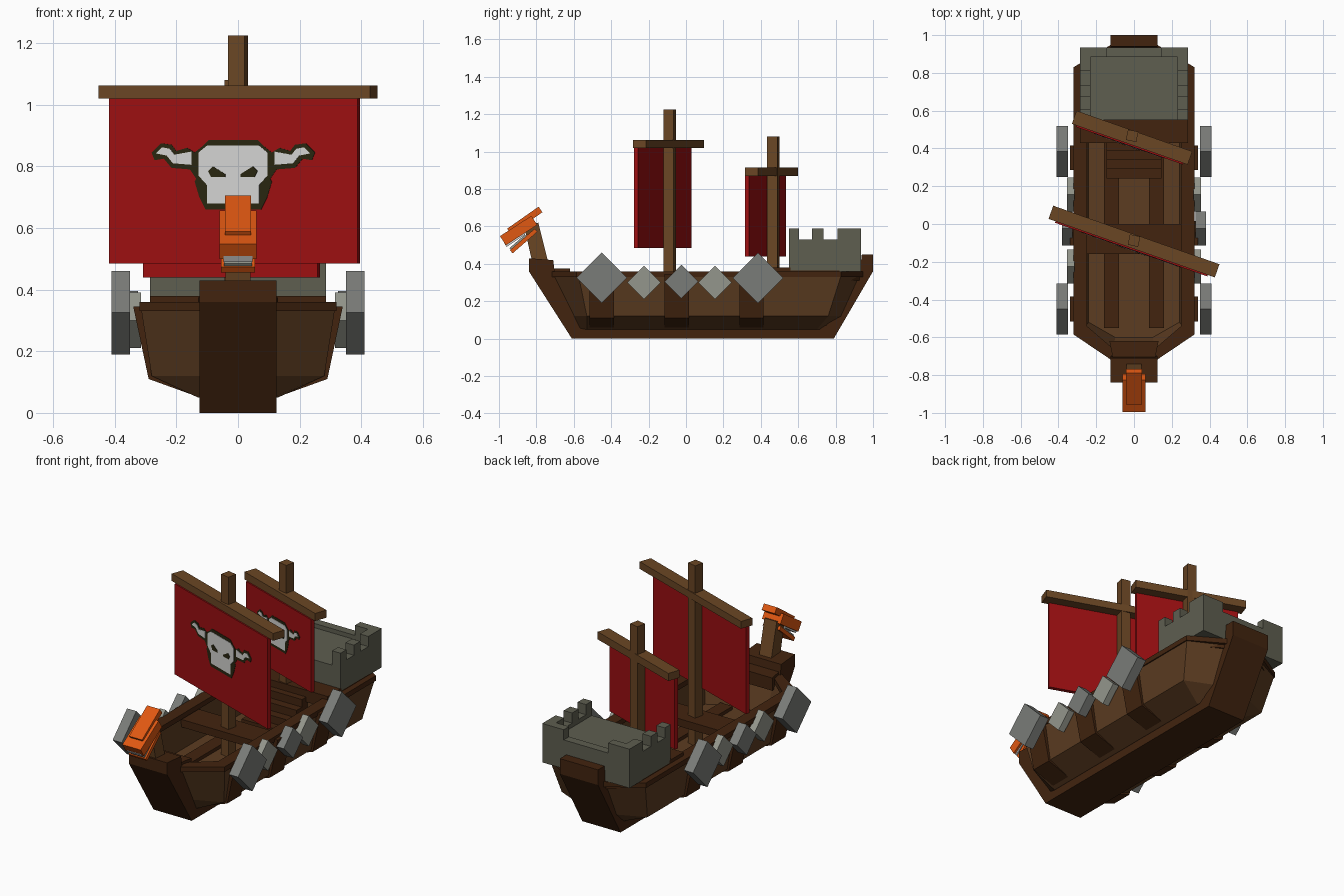
import bpy, bmesh, math
from mathutils import Matrix, Vector

if "Cube" in bpy.data.objects:
    bpy.data.objects.remove(bpy.data.objects["Cube"])


def material(name, r, g, b):
    m = bpy.data.materials.new(name)
    lin = lambda c: (c / 255 / 12.92) if c < 10 else ((c / 255 + 0.055) / 1.055) ** 2.4
    m.diffuse_color = (lin(r), lin(g), lin(b), 1)
    m.use_nodes = True
    m.node_tree.nodes["Principled BSDF"].inputs["Base Color"].default_value = m.diffuse_color
    return m


PLANK = material("plank_brown", 92, 60, 33)
DARK = material("dark_brown", 66, 36, 15)
SPAR = material("spar_brown", 106, 70, 36)
STONE = material("castle_stone", 94, 94, 80)
STEEL = material("steel_grey", 122, 124, 120)
PALE = material("pale_grey", 148, 150, 140)
RED = material("sail_red", 156, 15, 17)
ORANGE = material("head_orange", 224, 88, 18)
BONE = material("bone_white", 212, 212, 210)
OLIVE = material("outline_olive", 40, 38, 16)


def finish(name, mat, bm, matrix=None):
    bmesh.ops.recalc_face_normals(bm, faces=bm.faces)
    me = bpy.data.meshes.new(name)
    bm.to_mesh(me)
    bm.free()
    me.materials.append(mat)
    ob = bpy.data.objects.new(name, me)
    bpy.context.collection.objects.link(ob)
    if matrix is not None:
        ob.matrix_world = matrix
    return ob


def loft(name, mat, rings, matrix=None):
    bm = bmesh.new()
    vs = [[bm.verts.new(p) for p in r] for r in rings]
    n = len(vs[0])
    for a, b in zip(vs, vs[1:]):
        for i in range(n):
            j = (i + 1) % n
            bm.faces.new((a[i], a[j], b[j], b[i]))
    bm.faces.new(vs[0])
    bm.faces.new(vs[-1])
    return finish(name, mat, bm, matrix)


def prism(name, mat, pts, axis, lo, hi, matrix=None):
    put = {'x': lambda p, h: (h, p[0], p[1]),
           'y': lambda p, h: (p[0], h, p[1]),
           'z': lambda p, h: (p[0], p[1], h)}[axis]
    return loft(name, mat, [[put(p, h) for p in pts] for h in (lo, hi)], matrix)


def box(name, mat, x, y, z, matrix=None):
    return prism(name, mat, [(x[0], y[0]), (x[1], y[0]), (x[1], y[1]), (x[0], y[1])], 'z', z[0], z[1], matrix)


def both(half):
    return half + [(-x, y) for x, y in reversed(half)]


def ring(half, z):
    return [(x, y, z) for x, y in both(half)]


# Hollow hull: outer skin up, inner skin down to the floor
loft("hull", PLANK, [
    ring([(.11, -.57), (.13, -.53), (.13, .70), (.11, .76)], .05),
    ring([(.12, -.60), (.28, -.53), (.28, .76), (.12, .83)], .12),
    ring([(.12, -.71), (.315, -.575), (.315, .83), (.12, .93)], .34),
    ring([(.11, -.67), (.265, -.55), (.265, .80), (.11, .90)], .34),
    ring([(.10, -.60), (.24, -.52), (.24, .72), (.10, .78)], .16)])

# Keel with stem and stern posts
prism("keel", DARK, [(-.84, .43), (-.84, .36), (-.61, 0), (.79, 0), (1, .36), (1, .45), (.94, .45),
                     (.93, .36), (.75, .07), (-.57, .07), (-.70, .34), (-.71, .42)], 'x', -.125, .125)

# Gunwale rails and ribs on both sides
outer = [(.12, -.72), (.32, -.585), (.32, .83), (.12, .95)]
inner = [(.11, -.66), (.25, -.54), (.25, .80), (.11, .90)]
for s, side in ((1, "right"), (-1, "left")):
    pts = [(s * x, y) for x, y in outer + inner[::-1]]
    prism("rail_" + side, DARK, pts, 'z', .33, .36)
    for k, y in enumerate((-.45, -.05, .35)):
        rib = [(.11, .045), (.29, .11), (.34, .345), (.29, .345), (.25, .15), (.11, .08)]
        prism(f"rib_{side}_{k}", DARK, [(s * x, z) for x, z in rib], 'y', y - .065, y + .065)
    # Dark plank strips on the floor
    box("floor_strip_" + side, DARK, sorted((s * .08, s * .16)), (-.55, .45), (.15, .18))
    # Diamond shields
    for k, (y, z, r, x0, x1, m) in enumerate((
            (-.45, .325, .135, .35, .41, STEEL), (.385, .325, .135, .35, .41, STEEL),
            (-.025, .305, .09, .325, .38, STEEL),
            (-.225, .30, .09, .315, .355, PALE), (.155, .30, .09, .315, .355, PALE))):
        prism(f"shield_{side}_{k}", m, [(y - r, z), (y, z - r), (y + r, z), (y, z + r)],
              'x', s * x0, s * x1)

# Decks, cross beam and stairs
box("mast_beam", DARK, (-.27, .27), (-.16, 0), (.28, .325))
prism("bow_deck", DARK, both([(.11, -.72), (.13, -.62)]), 'z', .30, .375)
prism("aft_deck", DARK, both([(.285, .43), (.285, .82), (.12, .93)]), 'z', .31, .365)
box("aft_deck_edge", DARK, (-.285, .285), (.43, .56), (.34, .38))
box("aft_bulkhead", PLANK, (-.25, .25), (.44, .47), (.15, .34))
for k in range(4):
    box(f"stair_{k}", DARK, (-.145, .145), (.24 + .05 * k, .44), (.16 + .045 * k, .205 + .045 * k))

# Stern castle: floor, crenellated side walls, corner merlons
box("castle_floor", STONE, (-.235, .235), (.55, .89), (.36, .505))
wall = [(.55, .36), (.935, .36), (.935, .59), (.81, .59), (.81, .53), (.735, .53), (.735, .59),
        (.675, .59), (.675, .53), (.605, .53), (.605, .59), (.55, .59)]
for s, side in ((1, "right"), (-1, "left")):
    prism("castle_wall_" + side, STONE, wall, 'x', s * .23, s * .285)
    box("castle_corner_" + side, STONE, sorted((s * .145, s * .23)), (.885, .935), (.53, .59))
box("castle_back_wall", STONE, (-.23, .23), (.885, .935), (.36, .53))

# Masts, yards, sails with a horned skull painted on the front
SKULL = [(0, .885), (.08, .885), (.10, .865), (.125, .845), (.15, .86), (.185, .85), (.20, .87), (.235, .875),
         (.265, .845), (.255, .82), (.225, .825), (.20, .795), (.14, .79), (.12, .76), (.125, .75), (.11, .70),
         (.09, .66), (0, .66)]
HEAD = [(0, .867), (.085, .867), (.112, .845), (.112, .77), (.085, .74), (.085, .68), (0, .68)]
HORN = [(.135, .805), (.195, .81), (.215, .835), (.25, .842), (.23, .862), (.205, .857), (.19, .838), (.135, .848)]
EYE = [(.025, .765), (.07, .765), (.08, .785), (.065, .80), (.025, .775)]


def rig(name, cx, cy, mast_y, mast_top, yard_len, yard_z, sail_len, sail_z, su, sv):
    turn = Matrix.Translation((cx, cy, 0)) @ Matrix.Rotation(math.radians(-19.4), 4, 'Z')
    mast = Matrix.Translation((cx, mast_y, 0)) @ Matrix.Rotation(math.radians(-12), 4, 'Z')
    box(name + "_mast", SPAR, (-.028, .028), (-.028, .028), (.16, mast_top), mast)
    box(name + "_yard", SPAR, (-yard_len / 2, yard_len / 2), (-.037, .037), yard_z, turn)
    box(name + "_sail", RED, (-sail_len / 2, sail_len / 2), (-.045, -.022), (sail_z, yard_z[0]), turn)
    mid = (sail_z + yard_z[0]) / 2

    def plate(label, mat, pts, front):
        pts = [(x / .943 * su, mid + (z - .7525) * sv) for x, z in pts]
        prism(f"{name}_{label}", mat, pts, 'y', -front, -.044, turn)

    plate("skull_outline", OLIVE, SKULL + [(-x, z) for x, z in SKULL[-2:0:-1]], .047)
    plate("skull", BONE, HEAD + [(-x, z) for x, z in HEAD[-2:0:-1]], .049)
    for s, side in ((1, "right"), (-1, "left")):
        plate("horn_" + side, BONE, [(s * x, z) for x, z in HORN], .049)
        plate("eye_" + side, OLIVE, [(s * x, z) for x, z in EYE], .051)


rig("main", 0, -.093, -.088, 1.225, .933, (1.02, 1.063), .855, .485, 1, 1)
rig("aft", -.01, .457, .467, 1.08, .65, (.87, .915), .60, .44, .70, .80)

# Figurehead: leaning neck, snout, brow ridge, jaw and teeth
prism("neck", SPAR, [(-.82, .40), (-.735, .40), (-.79, .62), (-.865, .60)], 'x', -.04, .04)


def tilted(name, mat, y, z, length, thick, width, deg):
    m = Matrix.Translation((0, y, z)) @ Matrix.Rotation(math.radians(deg), 4, 'X')
    box(name, mat, (-width / 2, width / 2), (-length / 2, length / 2), (-thick / 2, thick / 2), m)


tilted("brow_ridge", ORANGE, -.862, .632, .205, .036, .085, 35)
tilted("snout", ORANGE, -.895, .578, .20, .058, .12, 33)
tilted("jaw", ORANGE, -.868, .522, .175, .022, .11, 41)
tilted("upper_teeth", BONE, -.915, .533, .12, .022, .095, 34)
tilted("lower_teeth", PALE, -.895, .512, .11, .022, .09, 41)
